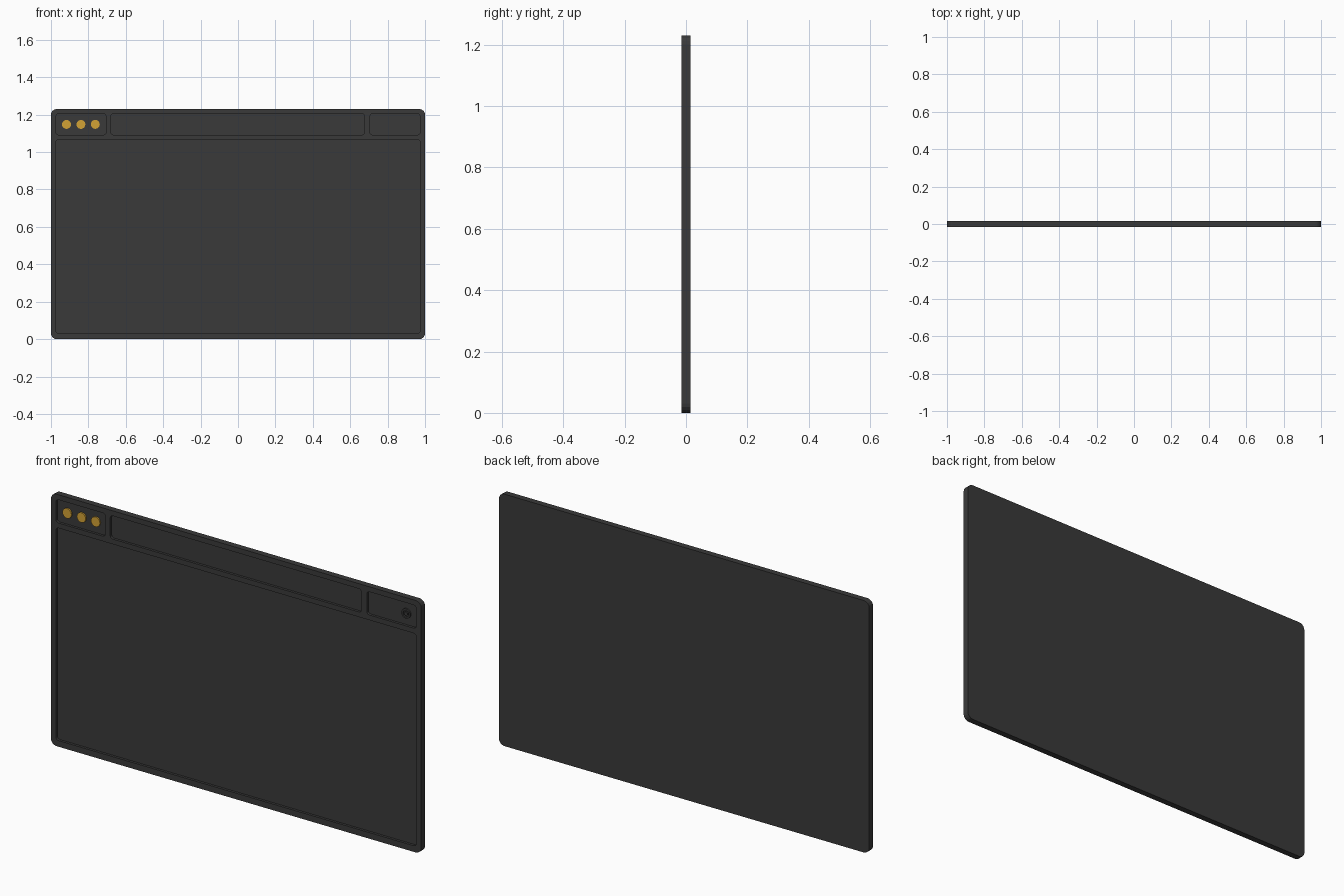
import bpy, bmesh, math

if "Cube" in bpy.data.objects:
    bpy.data.objects.remove(bpy.data.objects["Cube"])

HALF_DEPTH = 0.015
FLOOR = -0.003          # y of the recessed panel floors


def material(name, rgb):
    m = bpy.data.materials.new(name)
    m.diffuse_color = (*rgb, 1)
    m.use_nodes = True
    m.node_tree.nodes["Principled BSDF"].inputs["Base Color"].default_value = m.diffuse_color
    return m


dark = material("charcoal", (0.042, 0.042, 0.042))
amber = material("amber", (0.65, 0.36, 0.035))


def rounded_rect(x0, x1, z0, z1, r, seg=4):
    pts = []
    corners = ((x1 - r, z1 - r), (x0 + r, z1 - r), (x0 + r, z0 + r), (x1 - r, z0 + r))
    for i, (cx, cz) in enumerate(corners):
        for k in range(seg + 1):
            a = math.pi / 2 * (i + k / seg)
            pts.append((cx + r * math.cos(a), cz + r * math.sin(a)))
    return pts


def circle(cx, cz, r, n=20):
    return [(cx + r * math.cos(2 * math.pi * k / n), cz + r * math.sin(2 * math.pi * k / n))
            for k in range(n)]


def prisms(name, outlines, y0, y1, mat):
    """One object holding an extruded solid for every outline."""
    bm = bmesh.new()
    for pts in outlines:
        front = [bm.verts.new((x, y0, z)) for x, z in pts]
        back = [bm.verts.new((x, y1, z)) for x, z in pts]
        bm.faces.new(front)
        bm.faces.new(back[::-1])
        for i in range(len(pts)):
            j = (i + 1) % len(pts)
            bm.faces.new((front[j], front[i], back[i], back[j]))
    bmesh.ops.recalc_face_normals(bm, faces=bm.faces)
    me = bpy.data.meshes.new(name)
    bm.to_mesh(me)
    bm.free()
    me.materials.append(mat)
    ob = bpy.data.objects.new(name, me)
    bpy.context.collection.objects.link(ob)
    return ob


def cut(target, cutter):
    mod = target.modifiers.new("cut", 'BOOLEAN')
    mod.operation = 'DIFFERENCE'
    mod.solver = 'EXACT'
    mod.object = cutter
    cutter.hide_render = True
    bpy.context.view_layer.objects.active = target
    bpy.ops.object.modifier_apply(modifier=mod.name)
    bpy.data.objects.remove(cutter)


# window slab with four recessed panels
frame = prisms("window_frame", [rounded_rect(-1, 1, 0, 1.23, 0.03)],
               -HALF_DEPTH, HALF_DEPTH, dark)
panels = [
    rounded_rect(-0.973, 0.973, 0.03, 1.067, 0.014),    # main screen
    rounded_rect(-0.973, -0.706, 1.092, 1.205, 0.014),  # button tray
    rounded_rect(-0.68, 0.677, 1.092, 1.205, 0.014),    # address bar
    rounded_rect(0.706, 0.973, 1.092, 1.205, 0.014),    # menu tray
]
cut(frame, prisms("panel_cutter", panels, -0.05, FLOOR, dark))

# three round buttons at the left
for i in range(3):
    prisms(f"round_button_{i + 1}", [circle(-0.917 + i * 0.077, 1.148, 0.024)],
           -0.01, FLOOR + 0.001, amber)

# menu ring with a centre stud at the right
ring = prisms("menu_ring", [circle(0.913, 1.148, 0.024)], -0.01, FLOOR + 0.001, dark)
cut(ring, prisms("ring_cutter", [circle(0.913, 1.148, 0.016)], -0.05, 0.05, dark))
prisms("menu_stud", [circle(0.913, 1.148, 0.009, 12)], -0.01, FLOOR + 0.001, dark)
